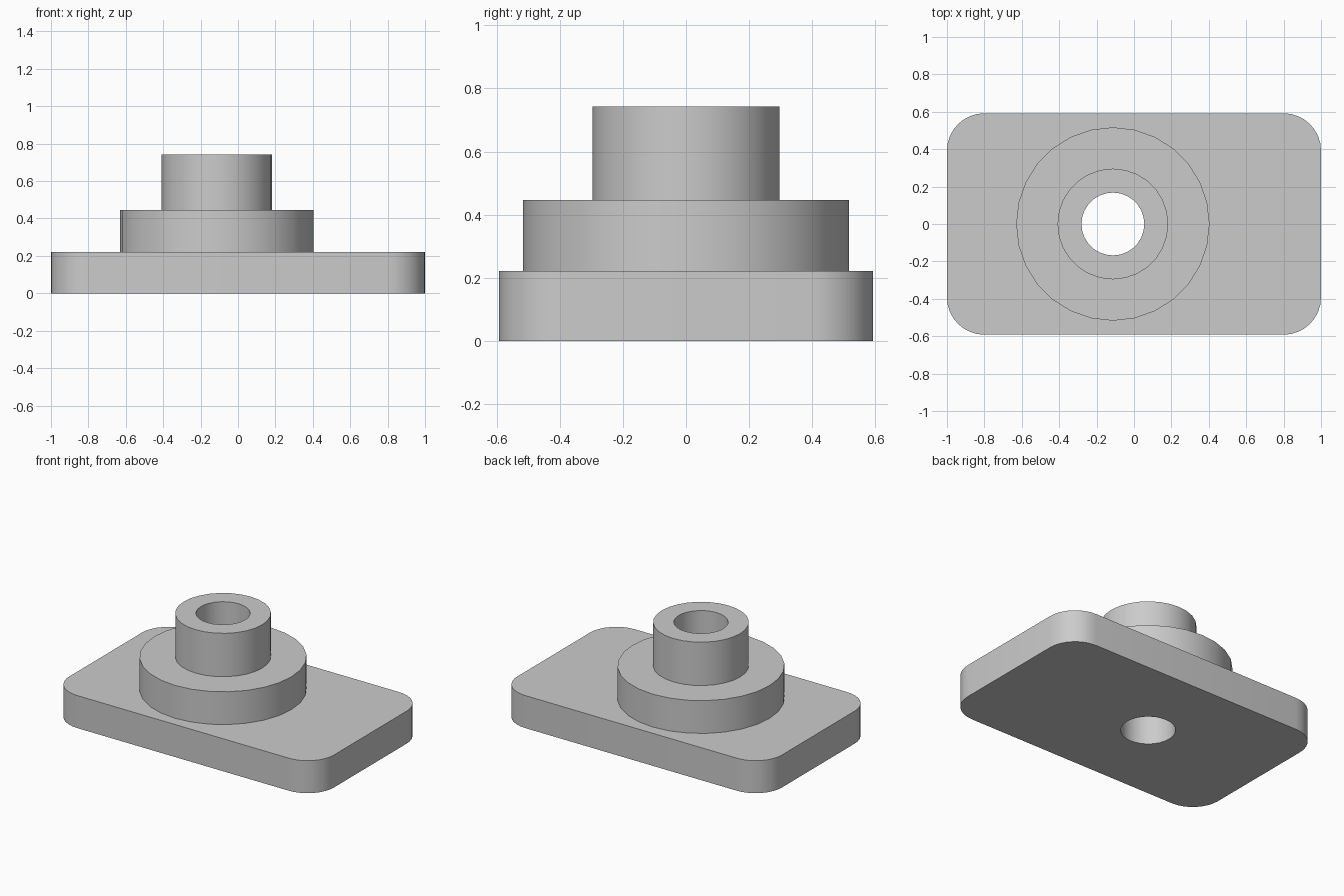
import bpy, bmesh, math

if "Cube" in bpy.data.objects:
    bpy.data.objects.remove(bpy.data.objects["Cube"], do_unlink=True)

HUB_X, SEGMENTS = -0.113, 28
HALF_X, HALF_Y, CORNER = 1.0, 0.592, 0.2
PLATE_TOP, FLANGE_TOP, COLLAR_TOP = 0.222, 0.446, 0.742
BORE_R, COLLAR_R, FLANGE_R = 0.168, 0.296, 0.517

grey = bpy.data.materials.new("plain grey")
grey.use_nodes = True
grey.diffuse_color = (0.6, 0.6, 0.6, 1)
grey.node_tree.nodes["Principled BSDF"].inputs["Base Color"].default_value = (0.6, 0.6, 0.6, 1)


def circle(radius):
    angles = [math.tau * i / SEGMENTS for i in range(SEGMENTS)]
    return [(HUB_X + radius * math.cos(a), radius * math.sin(a)) for a in angles]


def rounded_rectangle(steps=8):
    points = []
    for quarter, (sx, sy) in enumerate([(1, 1), (-1, 1), (-1, -1), (1, -1)]):
        for i in range(steps + 1):
            a = math.pi / 2 * (quarter + i / steps)
            points.append((sx * (HALF_X - CORNER) + CORNER * math.cos(a),
                           sy * (HALF_Y - CORNER) + CORNER * math.sin(a)))
    return points


def ring(bm, points, z):
    return [bm.verts.new((x, y, z)) for x, y in points]


def bridge(bm, a, b):
    for i in range(len(a)):
        j = (i + 1) % len(a)
        bm.faces.new((a[i], a[j], b[j], b[i]))


def cap(bm, *loops):
    edges = []
    for loop in loops:
        for a, b in zip(loop, loop[1:] + loop[:1]):
            edges.append(bm.edges.get((a, b)) or bm.edges.new((a, b)))
    bmesh.ops.triangle_fill(bm, use_beauty=True, edges=edges)


def finish(bm, name):
    bmesh.ops.recalc_face_normals(bm, faces=bm.faces)
    mesh = bpy.data.meshes.new(name)
    bm.to_mesh(mesh)
    bm.free()
    mesh.materials.append(grey)
    obj = bpy.data.objects.new(name, mesh)
    bpy.context.collection.objects.link(obj)
    bpy.ops.object.select_all(action='DESELECT')
    obj.select_set(True)
    bpy.context.view_layer.objects.active = obj
    bpy.ops.object.shade_smooth_by_angle(angle=math.radians(35))


# Base plate with rounded corners and a through bore
bm = bmesh.new()
outer = [ring(bm, rounded_rectangle(), z) for z in (0, PLATE_TOP)]
bore = [ring(bm, circle(BORE_R), z) for z in (0, PLATE_TOP)]
bridge(bm, *outer)
bridge(bm, *bore)
for side in range(2):
    cap(bm, outer[side], bore[side])
finish(bm, "base_plate")

# Stepped hub: wide flange, narrow collar and bore, closed on its seat
bm = bmesh.new()
profile = [(FLANGE_R, PLATE_TOP), (FLANGE_R, FLANGE_TOP), (COLLAR_R, FLANGE_TOP),
           (COLLAR_R, COLLAR_TOP), (BORE_R, COLLAR_TOP), (BORE_R, PLATE_TOP)]
rings = [ring(bm, circle(r), z) for r, z in profile]
for a, b in zip(rings, rings[1:] + rings[:1]):
    bridge(bm, a, b)
finish(bm, "stepped_hub")
